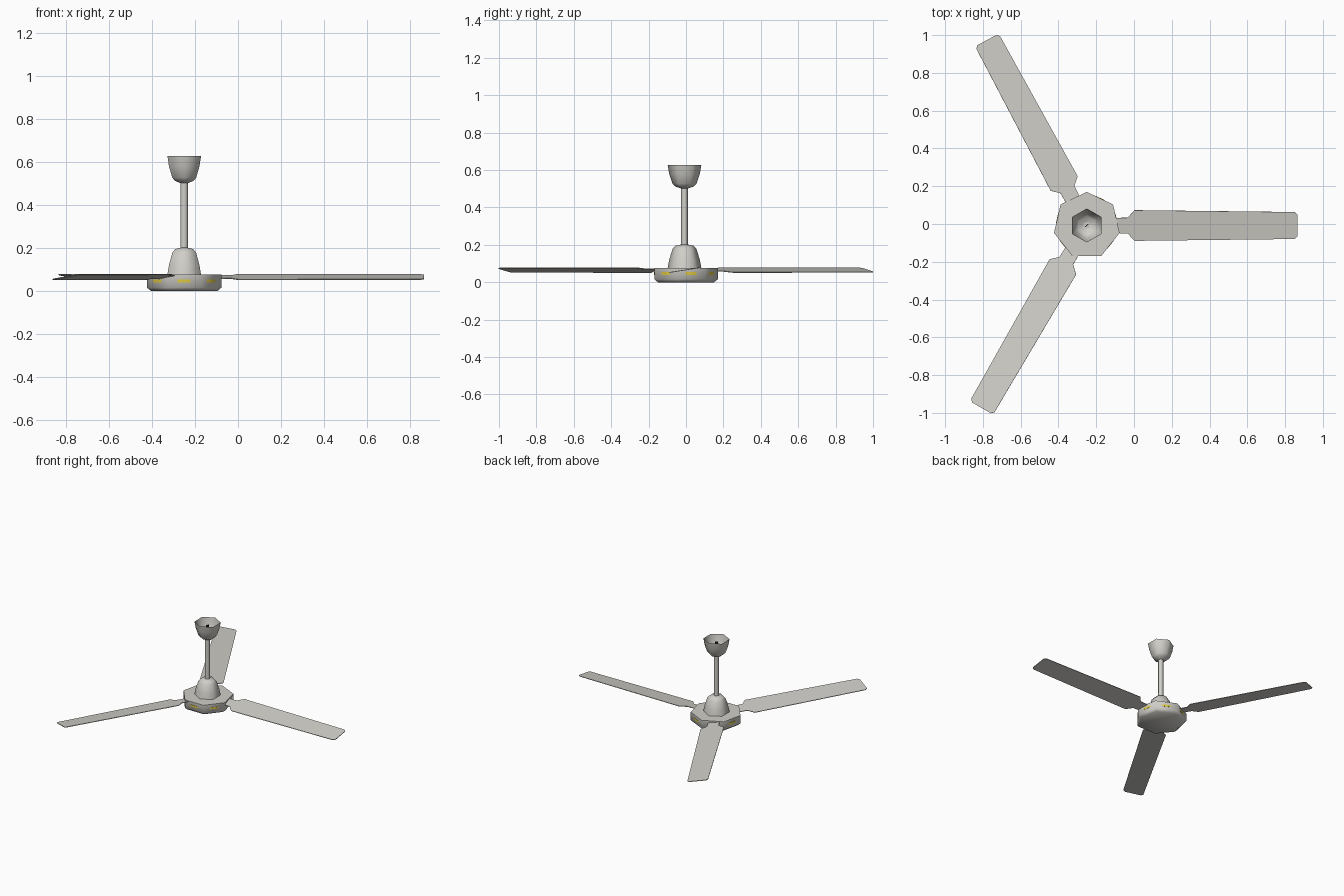
import bpy, bmesh, math
from mathutils import Matrix, Vector

if "Cube" in bpy.data.objects:
    bpy.data.objects.remove(bpy.data.objects["Cube"])

CX, CY = -0.25, -0.008   # spin axis of the fan


def material(name, rgb):
    m = bpy.data.materials.new(name)
    m.diffuse_color = (*rgb, 1)
    m.use_nodes = True
    m.node_tree.nodes["Principled BSDF"].inputs["Base Color"].default_value = m.diffuse_color
    return m


GREY = material("warm light grey", (0.63, 0.62, 0.58))
YELLOW = material("yellow trim", (0.72, 0.58, 0.05))
BLACK = material("black", (0.01, 0.01, 0.01))


def finish(name, bm, mat, angle=None):
    me = bpy.data.meshes.new(name)
    bm.to_mesh(me)
    bm.free()
    me.materials.append(mat)
    ob = bpy.data.objects.new(name, me)
    bpy.context.collection.objects.link(ob)
    if angle:
        bpy.ops.object.select_all(action='DESELECT')
        ob.select_set(True)
        bpy.context.view_layer.objects.active = ob
        bpy.ops.object.shade_smooth_by_angle(angle=math.radians(angle))
    return ob


def lathe(name, profile, sides, mat, angle, cap_bottom=False, cap_top=False):
    """Turn (radius, z) points, listed bottom to top, with a corner facing +y."""
    bm = bmesh.new()
    rings = []
    for r, z in profile:
        rings.append([bm.verts.new((CX + r * math.cos(a), CY + r * math.sin(a), z))
                      for a in (math.pi / 2 + math.tau * i / sides for i in range(sides))])
    for lo, hi in zip(rings, rings[1:]):
        for i in range(sides):
            j = (i + 1) % sides
            bm.faces.new((lo[i], lo[j], hi[j], hi[i]))
    if cap_bottom:
        bm.faces.new(rings[0][::-1])
    if cap_top:
        bm.faces.new(rings[-1])
    return finish(name, bm, mat, angle)


# motor housing, seven sided, with a yellow ring just breaking through its flats
lathe("motor_housing", [(0.158, 0), (0.178, 0.016), (0.178, 0.077)], 7, GREY, 75, True, True)
lathe("trim_ring", [(0.164, 0.040), (0.164, 0.054)], 21, YELLOW, 40, True, True)

# lower bell cover, down rod and open ceiling cup
lathe("bell_cover", [(0.09, 0.077), (0.082, 0.12), (0.064, 0.178), (0.048, 0.195), (0.012, 0.203)],
      6, GREY, 80)
lathe("down_rod", [(0.018, 0.19), (0.018, 0.503)], 8, GREY, 60, True, True)
lathe("ceiling_cup", [(0.012, 0.499), (0.05, 0.512), (0.064, 0.527), (0.082, 0.58), (0.09, 0.627)],
      6, GREY, 80)

# small dark hanger tab inside the cup
bm = bmesh.new()
bmesh.ops.create_cube(bm, size=1, matrix=Matrix.Translation((CX, CY, 0.555))
                      @ Matrix.Rotation(math.radians(45), 4, 'Z')
                      @ Matrix.Diagonal((0.022, 0.005, 0.1, 1)))
finish("hanger_tab", bm, BLACK)

# pitched blades with narrow root arms: half outline (radius, half width)
HALF = [(0.12, 0.04), (0.216, 0.042), (0.253, 0.082), (1.10, 0.072), (1.115, 0.058)]
OUTLINE = [(x, -y) for x, y in HALF] + [(x, y) for x, y in reversed(HALF)]
for n, deg in enumerate((0, 118.3, 240), 1):
    bm = bmesh.new()
    face = bm.faces.new([bm.verts.new((x, y, -0.002)) for x, y in OUTLINE])
    ext = bmesh.ops.extrude_face_region(bm, geom=[face])
    bmesh.ops.translate(bm, vec=Vector((0, 0, 0.004)),
                        verts=[v for v in ext["geom"] if isinstance(v, bmesh.types.BMVert)])
    bmesh.ops.transform(bm, verts=bm.verts, matrix=Matrix.Translation((CX, CY, 0.065))
                        @ Matrix.Rotation(math.radians(deg), 4, 'Z')
                        @ Matrix.Rotation(math.radians(9), 4, 'X'))
    bmesh.ops.recalc_face_normals(bm, faces=bm.faces)
    finish(f"blade_{n}", bm, GREY)
